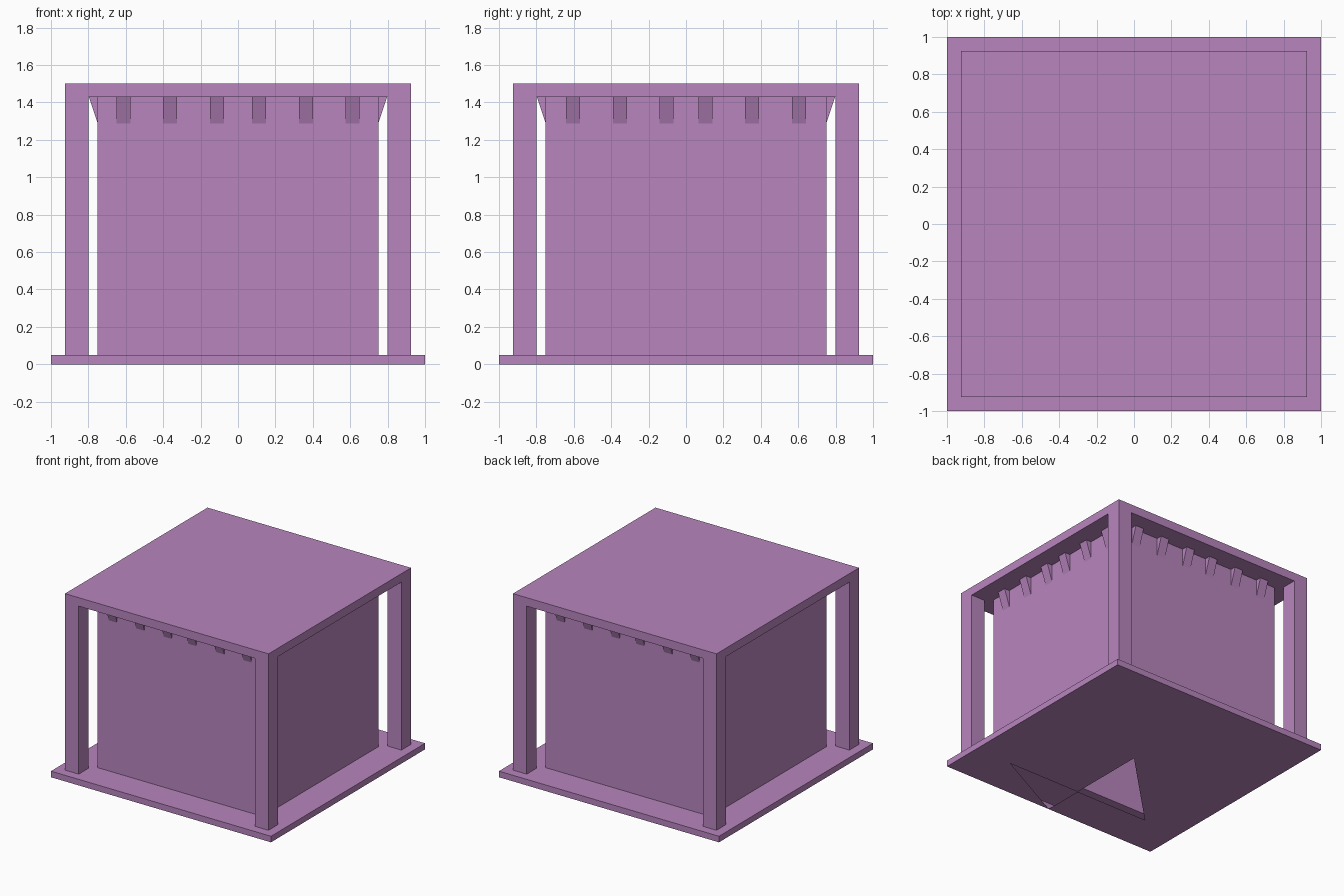
import bpy
import bmesh

if "Cube" in bpy.data.objects:
    bpy.data.objects.remove(bpy.data.objects["Cube"])

mauve = bpy.data.materials.new("mauve")
mauve.use_nodes = True
COLOUR = (0.479, 0.235, 0.515, 1)
mauve.diffuse_color = COLOUR
mauve.node_tree.nodes["Principled BSDF"].inputs["Base Color"].default_value = COLOUR

BASE_TOP, CEILING, ROOF_TOP = 0.05, 1.43, 1.5
ROOF, POST_IN, WALL, ROOM = 0.925, 0.8, 0.75, 0.66


def finish(name, bm):
    mesh = bpy.data.meshes.new(name)
    bmesh.ops.remove_doubles(bm, verts=bm.verts, dist=1e-5)
    bm.to_mesh(mesh)
    bm.free()
    mesh.materials.append(mauve)
    obj = bpy.data.objects.new(name, mesh)
    bpy.context.collection.objects.link(obj)
    return obj


def face(bm, points):
    bm.faces.new([bm.verts.new(p) for p in points])


def square(r, z):
    return [(-r, -r, z), (r, -r, z), (r, r, z), (-r, r, z)]


def band(bm, a, b):
    """Quads joining two closed loops of points."""
    for i in range(len(a)):
        j = (i + 1) % len(a)
        face(bm, [a[i], a[j], b[j], b[i]])


def box(name, lo, hi):
    bm = bmesh.new()
    bmesh.ops.create_cube(bm, size=1)
    for v in bm.verts:
        v.co = [hi[i] if v.co[i] > 0 else lo[i] for i in range(3)]
    return finish(name, bm)


# Hollow base: sides, a top framing the room, and an underside with two cut triangles
bm = bmesh.new()
band(bm, square(1, 0), square(1, BASE_TOP))
band(bm, square(1, BASE_TOP), square(ROOM, BASE_TOP))
left_part = [(0, 0), (0, 1), (-1, 1), (-1, -1), (0, -1), (0, -ROOM), (-ROOM, -ROOM)]
right_part = [(0, 0), (0, -ROOM), (ROOM, -ROOM), (0, -1), (1, -1), (1, 1), (0, 1)]
for outline in (left_part, right_part):
    face(bm, [(x, y, 0) for x, y in reversed(outline)])
finish("base", bm)

# Room walls, outside and inside
bm = bmesh.new()
band(bm, square(WALL, BASE_TOP), square(WALL, CEILING))
band(bm, square(ROOM, CEILING), square(ROOM, BASE_TOP))
finish("walls", bm)

# Flat roof on four corner posts
box("roof", (-ROOF, -ROOF, CEILING), (ROOF, ROOF, ROOF_TOP))
for sx, side in ((-1, "right"), (1, "left")):
    for sy, end in ((-1, "front"), (1, "back")):
        xs = sorted((sx * POST_IN, sx * ROOF))
        ys = sorted((sy * POST_IN, sy * ROOF))
        box(f"post_{end}_{side}", (xs[0], ys[0], BASE_TOP), (xs[1], ys[1], CEILING))


# Wedge brackets under the eaves, six on each wall
def brackets(name, centres, turn):
    bm = bmesh.new()
    half = 0.038
    for c in centres:
        for s in (-1, 1):
            x = s * c
            ends = [[(x + d, -WALL, CEILING), (x + d, -0.797, CEILING),
                     (x + d, -WALL, 1.288)] for d in (-half, half)]
            face(bm, ends[0])
            face(bm, ends[1][::-1])
            band(bm, ends[0], ends[1])
    bmesh.ops.remove_doubles(bm, verts=bm.verts, dist=1e-5)
    bmesh.ops.recalc_face_normals(bm, faces=bm.faces)
    for v in bm.verts:
        for _ in range(turn):
            v.co.x, v.co.y = -v.co.y, v.co.x
    finish(name, bm)


FRONT_CENTRES = (0.112, 0.363, 0.612)
SIDE_CENTRES = (0.104, 0.353, 0.604)
for turn, wall in enumerate(("front", "left", "back", "right")):
    brackets(f"brackets_{wall}", SIDE_CENTRES if turn % 2 else FRONT_CENTRES, turn)
